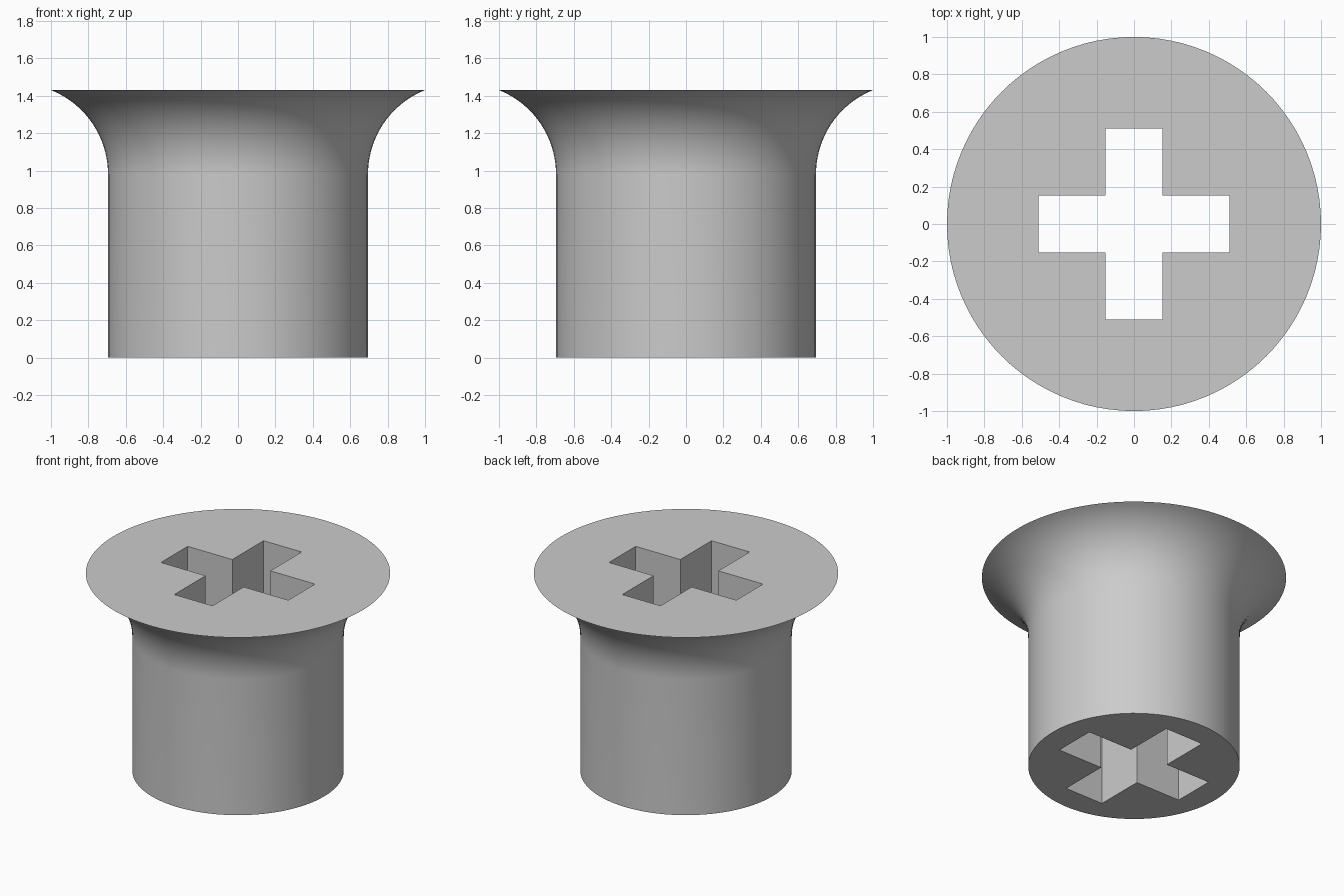
import bpy, bmesh, math

if "Cube" in bpy.data.objects:
    bpy.data.objects.remove(bpy.data.objects["Cube"])

HEIGHT, SHAFT_R, RIM_R, FLARE_Z = 1.43, 0.695, 1.0, 0.98
ARM, HALF = 0.511, 0.153          # cross slot: arm length and half width
SEGMENTS, ARC_STEPS = 96, 20

metal = bpy.data.materials.new("light grey")
metal.diffuse_color = (0.6, 0.6, 0.6, 1)
metal.use_nodes = True
metal.node_tree.nodes["Principled BSDF"].inputs["Base Color"].default_value = metal.diffuse_color


def make_object(name, bm):
    bmesh.ops.recalc_face_normals(bm, faces=bm.faces)
    mesh = bpy.data.meshes.new(name)
    bm.to_mesh(mesh)
    bm.free()
    mesh.materials.append(metal)
    obj = bpy.data.objects.new(name, mesh)
    bpy.context.collection.objects.link(obj)
    return obj


# Bushing profile: straight shaft, then a concave arc out to the rim
dx, dz = RIM_R - SHAFT_R, HEIGHT - FLARE_Z
radius = (dx * dx + dz * dz) / (2 * dx)
sweep = math.asin(dz / radius)
profile = [(SHAFT_R, 0.0)]
for i in range(ARC_STEPS + 1):
    a = sweep * i / ARC_STEPS
    profile.append((SHAFT_R + radius * (1 - math.cos(a)), FLARE_Z + radius * math.sin(a)))

# Flared body, turned around z and capped
bm = bmesh.new()
rings = []
for r, z in profile:
    rings.append([bm.verts.new((r * math.cos(t), r * math.sin(t), z))
                  for t in (2 * math.pi * k / SEGMENTS for k in range(SEGMENTS))])
for low, high in zip(rings, rings[1:]):
    for k in range(SEGMENTS):
        n = (k + 1) % SEGMENTS
        bm.faces.new((low[k], low[n], high[n], high[k]))
bm.faces.new(rings[0])
bm.faces.new(rings[-1])
body = make_object("flared_bushing", bm)

# Cross-shaped cutter running the full height
bm = bmesh.new()
outline = []
for q in range(4):
    c, s = round(math.cos(q * math.pi / 2)), round(math.sin(q * math.pi / 2))
    for x, y in ((ARM, -HALF), (ARM, HALF), (HALF, HALF)):
        outline.append(bm.verts.new((x * c - y * s, x * s + y * c, -0.2)))
base = bm.faces.new(outline)
extruded = bmesh.ops.extrude_face_region(bm, geom=[base])
bmesh.ops.translate(bm, vec=(0, 0, HEIGHT + 0.4),
                    verts=[v for v in extruded["geom"] if isinstance(v, bmesh.types.BMVert)])
cutter = make_object("cross_slot_cutter", bm)
cutter.hide_render = True

# Cut the slot through the body
cut = body.modifiers.new("cross_slot", 'BOOLEAN')
cut.operation = 'DIFFERENCE'
cut.solver = 'EXACT'
cut.object = cutter
bpy.context.view_layer.objects.active = body
body.select_set(True)
bpy.ops.object.modifier_apply(modifier=cut.name)
bpy.data.objects.remove(cutter)

# Smooth flanks, crisp rim and slot edges
bpy.ops.object.shade_smooth_by_angle(angle=math.radians(30))
